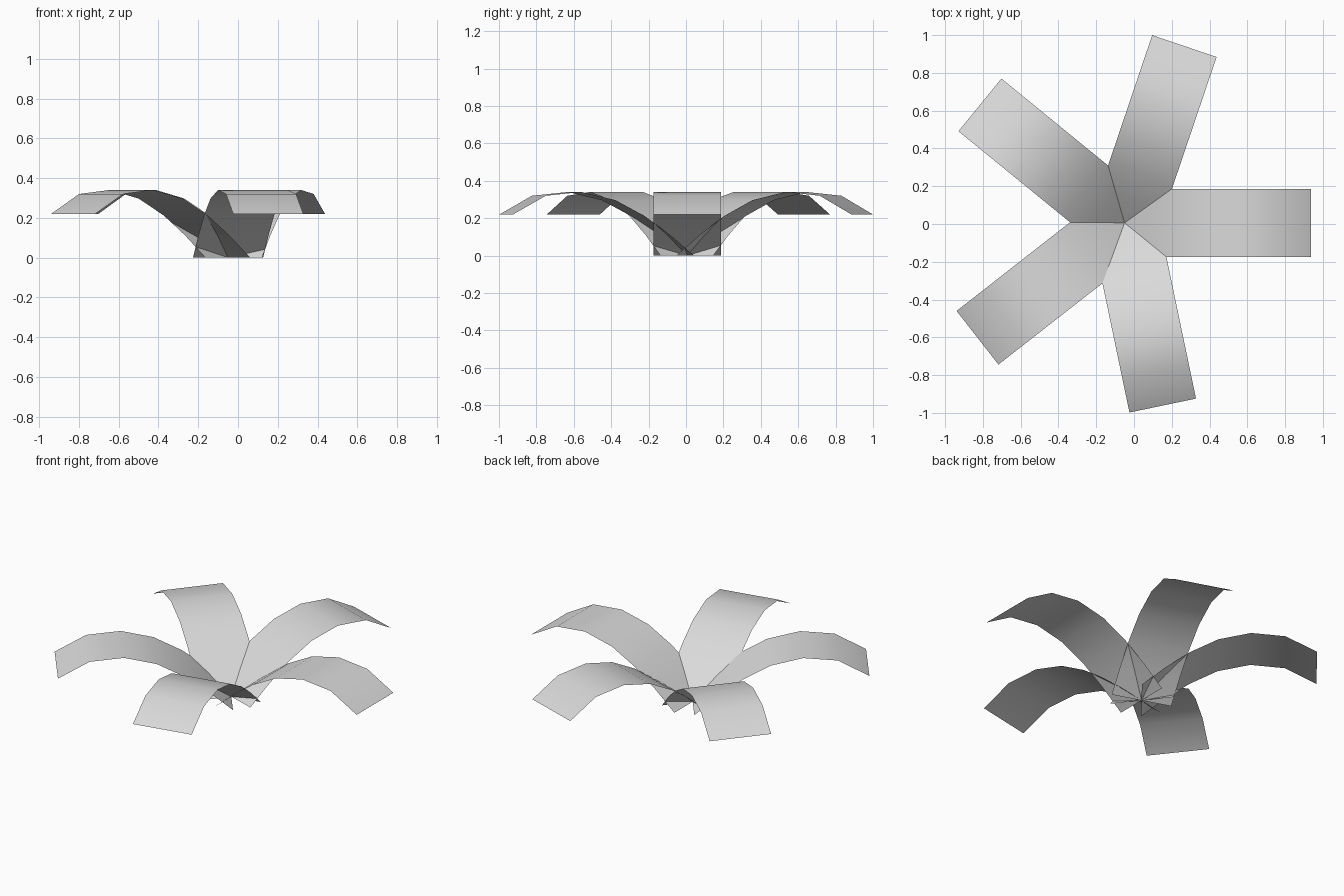
import bpy
import bmesh
from math import radians
from mathutils import Matrix, Vector

cube = bpy.data.objects.get("Cube")
if cube:
    bpy.data.objects.remove(cube, do_unlink=True)

grey = bpy.data.materials.new("pale_grey")
grey.use_nodes = True
grey.diffuse_color = (0.7, 0.7, 0.7, 1)
grey.node_tree.nodes["Principled BSDF"].inputs["Base Color"].default_value = grey.diffuse_color

HALF_WIDTH = 0.18
CENTRE = Vector((-0.05, 0.006, 0))
# Leaf arch: distance from the centre, height
ARCH = [(0, 0), (0.13, 0.11), (0.27, 0.212), (0.43, 0.297),
        (0.615, 0.34), (0.81, 0.32), (0.988, 0.22)]


def add_leaf(name, angle):
    """One arched strip, swept across its width and turned about the centre."""
    turn = Matrix.Translation(CENTRE) @ Matrix.Rotation(radians(angle), 4, "Z")
    bm = bmesh.new()
    rows = [[bm.verts.new(turn @ Vector((r, side * HALF_WIDTH, z))) for side in (-1, 1)]
            for r, z in ARCH]
    for a, b in zip(rows, rows[1:]):
        bm.faces.new((a[0], b[0], b[1], a[1])).smooth = True
    mesh = bpy.data.meshes.new(name)
    bm.to_mesh(mesh)
    bm.free()
    mesh.materials.append(grey)
    leaf = bpy.data.objects.new(name, mesh)
    bpy.context.collection.objects.link(leaf)


# Five leaves fanned around the centre
for name, angle in (("leaf_left", 0), ("leaf_back_left", 71.3), ("leaf_back_right", 140.8),
                    ("leaf_front_right", 218), ("leaf_front", 281.8)):
    add_leaf(name, angle)
